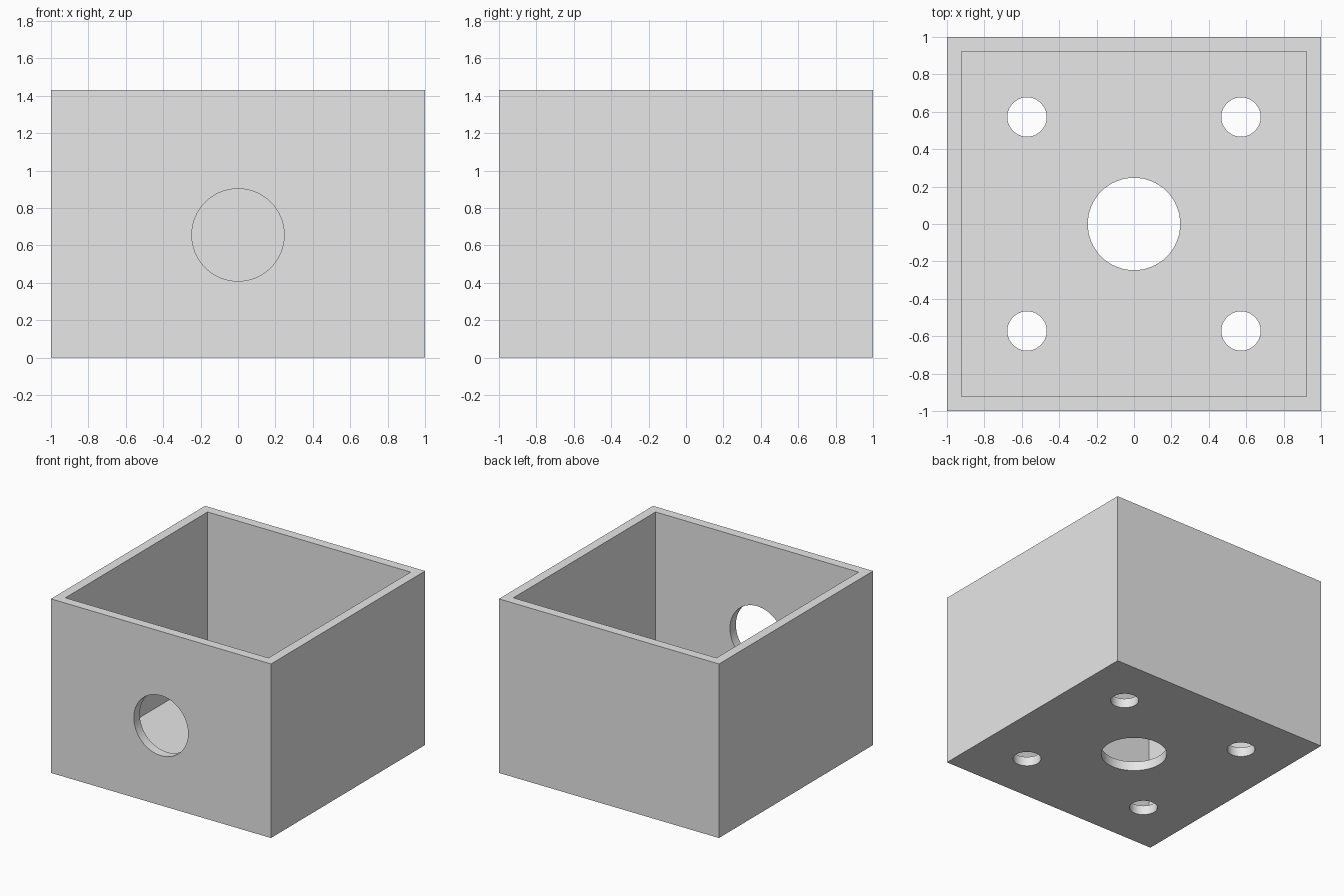
import bpy
from math import pi, radians

cube = bpy.data.objects.get("Cube")
if cube:
    bpy.data.objects.remove(cube, do_unlink=True)

HEIGHT = 1.43
WALL = 0.077
PORT_RADIUS = 0.247
SCREW_RADIUS = 0.105
SCREW_OFFSET = 0.572

grey = bpy.data.materials.new("light grey")
grey.use_nodes = True
colour = (0.8, 0.8, 0.8, 1)
grey.diffuse_color = colour
grey.node_tree.nodes["Principled BSDF"].inputs["Base Color"].default_value = colour


def block(name, width, bottom, top):
    bpy.ops.mesh.primitive_cube_add(size=1, location=(0, 0, (bottom + top) / 2))
    obj = bpy.context.object
    obj.name = name
    obj.scale = (width, width, top - bottom)
    bpy.ops.object.transform_apply(location=True, rotation=True, scale=True)
    return obj


def drill(name, radius, location, rotation=(0, 0, 0)):
    bpy.ops.mesh.primitive_cylinder_add(vertices=64, radius=radius, depth=WALL * 4,
                                        location=location, rotation=rotation)
    bpy.context.object.name = name
    return bpy.context.object


def cut(target, cutter):
    cutter.hide_render = True
    bpy.ops.object.select_all(action='DESELECT')
    target.select_set(True)
    bpy.context.view_layer.objects.active = target
    mod = target.modifiers.new(cutter.name, 'BOOLEAN')
    mod.operation = 'DIFFERENCE'
    mod.solver = 'EXACT'
    mod.object = cutter
    bpy.ops.object.modifier_apply(modifier=mod.name)
    bpy.data.objects.remove(cutter, do_unlink=True)


# Open-topped box
box = block("open_box", 2, 0, HEIGHT)
box.data.materials.append(grey)
cut(box, block("cavity", 2 - 2 * WALL, WALL, HEIGHT + 1))

# Large round ports in the floor and the front wall
cut(box, drill("floor_port", PORT_RADIUS, (0, 0, WALL / 2)))
cut(box, drill("front_port", PORT_RADIUS, (0, -1 + WALL / 2, 0.656), (pi / 2, 0, 0)))

# Four screw holes in the floor
for sx in (-1, 1):
    for sy in (-1, 1):
        cut(box, drill("screw_hole", SCREW_RADIUS,
                       (sx * SCREW_OFFSET, sy * SCREW_OFFSET, WALL / 2)))

# Single material, smooth hole walls with sharp rims
box.data.materials.clear()
box.data.materials.append(grey)
for face in box.data.polygons:
    face.material_index = 0
bpy.ops.object.select_all(action='DESELECT')
box.select_set(True)
bpy.context.view_layer.objects.active = box
bpy.ops.object.shade_smooth_by_angle(angle=radians(30))
